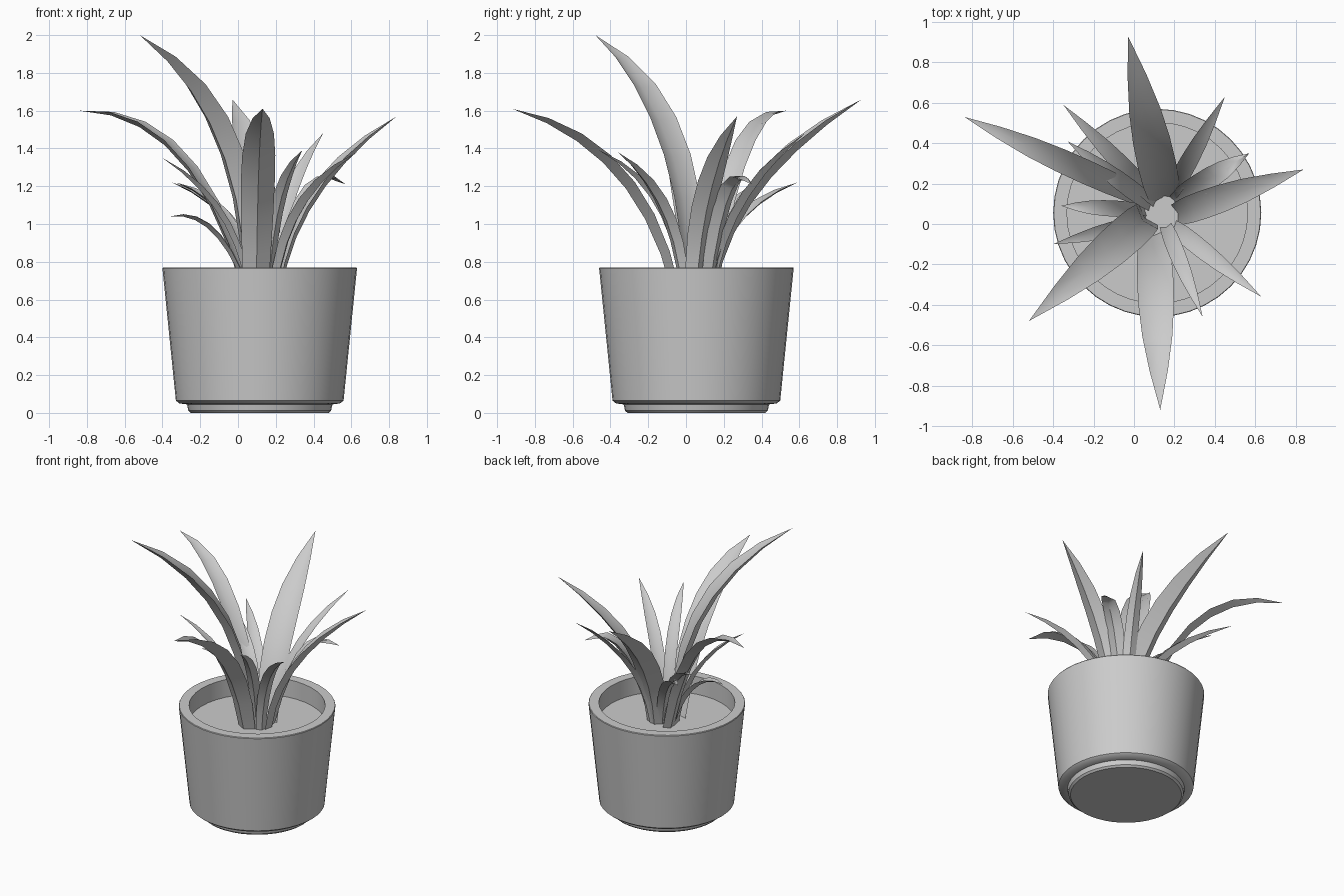
import bpy, math
from mathutils import Vector

if "Cube" in bpy.data.objects:
    bpy.data.objects.remove(bpy.data.objects["Cube"])

CX, CY = 0.115, 0.055
HEART = Vector((0.15, 0.05))


def make_object(name, verts, faces, angle=32):
    mesh = bpy.data.meshes.new(name)
    mesh.from_pydata(verts, [], faces)
    mesh.update()
    obj = bpy.data.objects.new(name, mesh)
    bpy.context.collection.objects.link(obj)
    bpy.ops.object.select_all(action='DESELECT')
    obj.select_set(True)
    bpy.context.view_layer.objects.active = obj
    bpy.ops.object.shade_smooth_by_angle(angle=math.radians(angle))
    return obj


def lathe(name, profile, sides=40, cap_first=False, cap_last=False):
    verts = [(CX + r * math.cos(2 * math.pi * k / sides),
              CY + r * math.sin(2 * math.pi * k / sides), z)
             for r, z in profile for k in range(sides)]
    faces = []
    for i in range(len(profile) - 1):
        for k in range(sides):
            n = (k + 1) % sides
            a, b = i * sides, (i + 1) * sides
            faces.append((a + k, a + n, b + n, b + k))
    if cap_first:
        faces.append(tuple(reversed(range(sides))))
    if cap_last:
        last = (len(profile) - 1) * sides
        faces.append(tuple(range(last, last + sides)))
    return make_object(name, verts, faces)


def leaf(name, base, tip, lean, rise, width, segs=7):
    # Solid arching blade along a quadratic curve, folded along its midrib
    b = Vector(base).lerp(HEART, 0.1)
    p0 = Vector((b.x, b.y, 0.63))
    p2 = Vector(tip)
    p1 = p0.lerp(p2, lean)
    p1.z = rise
    out = Vector((p2.x - p0.x, p2.y - p0.y, 0)).normalized()
    side = Vector((-out.y, out.x, 0))
    verts, faces = [], []
    for i in range(segs):
        t = i / segs
        p = p0 * (1 - t) ** 2 + p1 * 2 * t * (1 - t) + p2 * t * t
        tangent = ((p1 - p0) * (1 - t) + (p2 - p1) * t).normalized()
        up = side.cross(tangent) * -1     # upper side, facing the heart
        if up.dot(out) > 0:
            up = -up
        w = width * 0.5 * (0.72 + 0.28 * math.sin(math.pi * min(t / 0.9, 1)))
        if t > 0.5:
            w *= 1 - ((t - 0.5) / 0.5) ** 3.2
        verts += [p - side * w + up * w * 0.28, p - up * w * 0.34,
                  p + side * w + up * w * 0.28, p - up * w * 0.08]
    verts.append(p2)
    end = 4 * segs
    for k in range(4):
        n = (k + 1) % 4
        for i in range(segs - 1):
            a = 4 * i
            faces.append((a + k, a + n, a + 4 + n, a + 4 + k))
        a = 4 * (segs - 1)
        faces.append((a + k, a + n, end))
    obj = make_object(name, verts, faces, 60)
    # Face 0 lies on the outer underside, so it must look away from the heart
    if obj.data.polygons[0].normal.dot(out) < 0:
        obj.data.flip_normals()
    return obj


# Tapered pot with a recessed foot and an open, thick rim
lathe("pot", [(0.365, 0.0), (0.378, 0.012), (0.385, 0.045), (0.425, 0.05),
              (0.444, 0.065), (0.515, 0.765), (0.512, 0.77), (0.447, 0.77),
              (0.447, 0.63)], cap_first=True)

# Soil disc inside the pot
lathe("soil", [(0.447, 0.625), (0.447, 0.642)], cap_last=True)

# Leaves: base x/y, tip x/y/z, lean of the arch, arch height, width
leaves = [
    ((0.15, 0.14), (-0.03, 0.93, 1.66), 0.10, 1.25, 0.19),
    ((0.18, 0.15), (0.45, 0.63, 1.48), 0.12, 1.15, 0.09),
    ((0.20, 0.12), (0.57, 0.35, 1.21), 0.40, 1.40, 0.11),
    ((0.22, 0.05), (0.84, 0.27, 1.57), 0.10, 1.20, 0.14),
    ((0.20, -0.02), (0.63, -0.36, 1.38), 0.10, 1.15, 0.09),
    ((0.16, -0.02), (0.34, -0.46, 1.39), 0.12, 1.20, 0.08),
    ((0.09, -0.06), (0.13, -0.92, 1.61), 0.20, 1.44, 0.18),
    ((0.05, 0.03), (-0.52, -0.48, 2.00), 0.00, 1.60, 0.19),
    ((0.05, 0.01), (-0.40, -0.10, 1.35), 0.15, 1.12, 0.08),
    ((0.05, 0.07), (-0.36, 0.09, 1.04), 0.40, 1.10, 0.08),
    ((0.08, 0.10), (-0.33, 0.41, 1.22), 0.18, 1.12, 0.09),
    ((0.11, 0.12), (-0.35, 0.59, 1.22), 0.15, 1.08, 0.09),
    ((0.03, 0.14), (-0.84, 0.53, 1.60), 0.30, 1.62, 0.12),
]
for i, spec in enumerate(leaves, 1):
    leaf(f"leaf_{i}", *spec)
